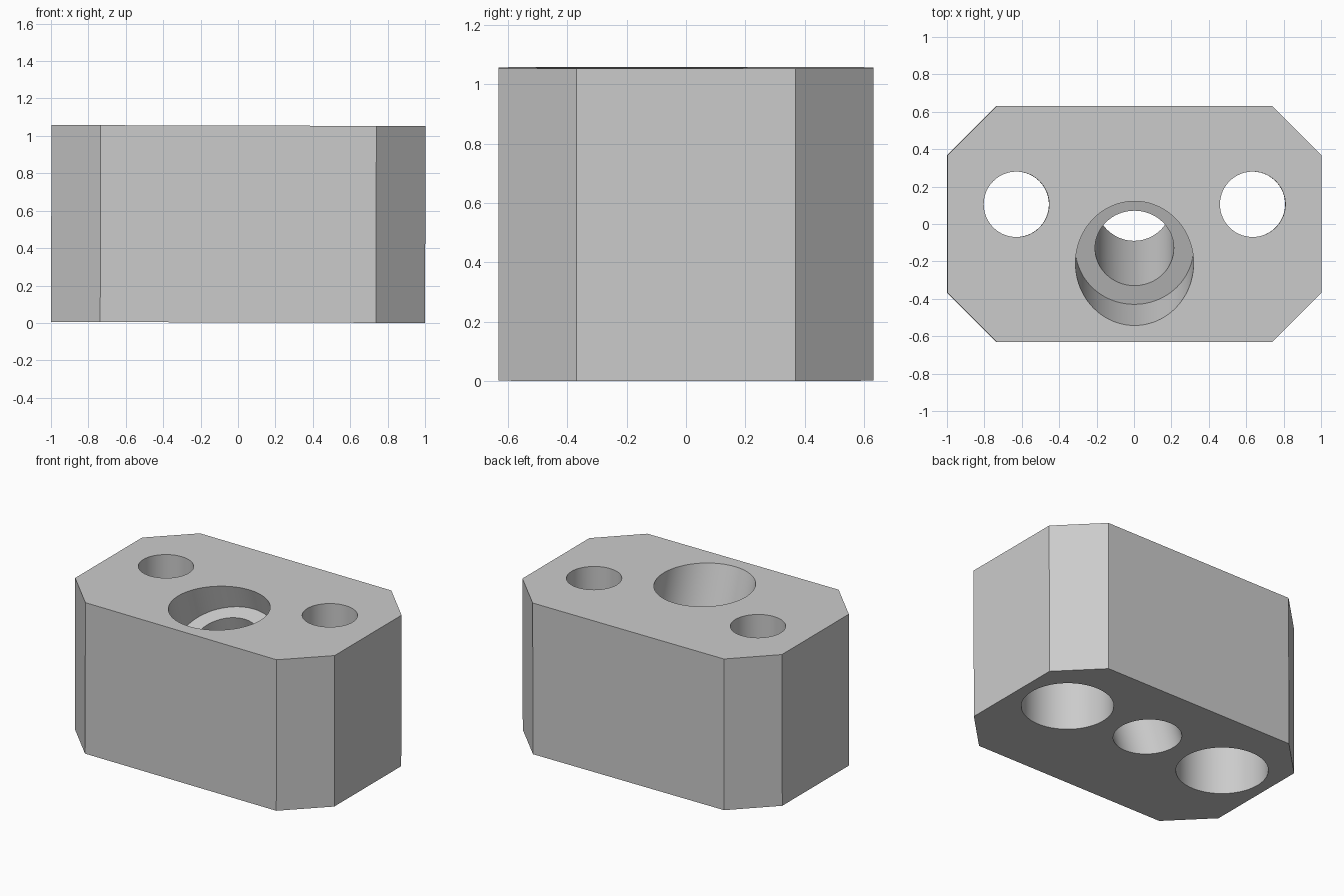
import bpy, bmesh, math

if "Cube" in bpy.data.objects:
    bpy.data.objects.remove(bpy.data.objects["Cube"], do_unlink=True)

UNIT = 2 / 19            # block is 19 wide, 12 deep, 10 high
W, D, H, CHAMFER = 19, 12, 10, 2.5

grey = bpy.data.materials.new("plain_grey")
grey.use_nodes = True
grey.diffuse_color = (0.6, 0.6, 0.6, 1)
grey.node_tree.nodes["Principled BSDF"].inputs["Base Color"].default_value = (0.6, 0.6, 0.6, 1)


def make_object(name, bm):
    bmesh.ops.recalc_face_normals(bm, faces=bm.faces)
    bmesh.ops.scale(bm, vec=(UNIT,) * 3, verts=bm.verts)
    mesh = bpy.data.meshes.new(name)
    bm.to_mesh(mesh)
    bm.free()
    mesh.materials.append(grey)
    obj = bpy.data.objects.new(name, mesh)
    bpy.context.collection.objects.link(obj)
    return obj


def stepped_cutter(name, profile, location, tilt=0, sides=96):
    """Solid of revolution about z from (radius, height) points."""
    bm = bmesh.new()
    rings = [[bm.verts.new((r * math.cos(math.tau * i / sides),
                            r * math.sin(math.tau * i / sides), z))
              for i in range(sides)] for r, z in profile]
    for low, high in zip(rings, rings[1:]):
        for i in range(sides):
            j = (i + 1) % sides
            bm.faces.new((low[i], low[j], high[j], high[i]))
    bm.faces.new(rings[0])
    bm.faces.new(rings[-1])
    cutter = make_object(name, bm)
    cutter.location = [c * UNIT for c in location]
    cutter.rotation_euler.x = tilt
    cutter.hide_render = True
    return cutter


# Block with four chamfered upright corners
bm = bmesh.new()
bmesh.ops.create_cube(bm, size=1)
bmesh.ops.scale(bm, vec=(W, D, H), verts=bm.verts)
bmesh.ops.translate(bm, vec=(0, 0, H / 2), verts=bm.verts)
upright = [e for e in bm.edges if abs(e.verts[0].co.z - e.verts[1].co.z) > 1]
bmesh.ops.bevel(bm, geom=upright, offset=CHAMFER, offset_type='OFFSET',
                segments=1, affect='EDGES')
block = make_object("chamfered_block", bm)

# Screw holes, counterbored from below
screw_profile = [(2.75, -1), (2.75, 5), (1.66, 5), (1.66, H + 1)]
cutters = [stepped_cutter("screw_hole_cutter", screw_profile, (x, 1, 0)) for x in (-6, 6)]

# Tilted centre hole, counterbored from above
tilted_profile = [(2, -14), (2, -2.5), (3, -2.5), (3, 3)]
cutters.append(stepped_cutter("tilted_hole_cutter", tilted_profile, (0, -2, H),
                              math.radians(18)))

for cutter in cutters:
    mod = block.modifiers.new("hole", 'BOOLEAN')
    mod.operation = 'DIFFERENCE'
    mod.solver = 'EXACT'
    mod.object = cutter

# Apply the cuts and discard the cutters
bpy.context.view_layer.update()
graph = bpy.context.evaluated_depsgraph_get()
cut_mesh = bpy.data.meshes.new_from_object(block.evaluated_get(graph))
block.modifiers.clear()
block.data = cut_mesh
for cutter in cutters:
    bpy.data.objects.remove(cutter, do_unlink=True)

# Smooth bores, sharp edges, very slight lean of the whole block
bpy.ops.object.select_all(action='DESELECT')
block.select_set(True)
bpy.context.view_layer.objects.active = block
bpy.ops.object.shade_smooth_by_angle(angle=math.radians(30))
block.rotation_euler.y = 0.0027
block.location.z = 0.0027
